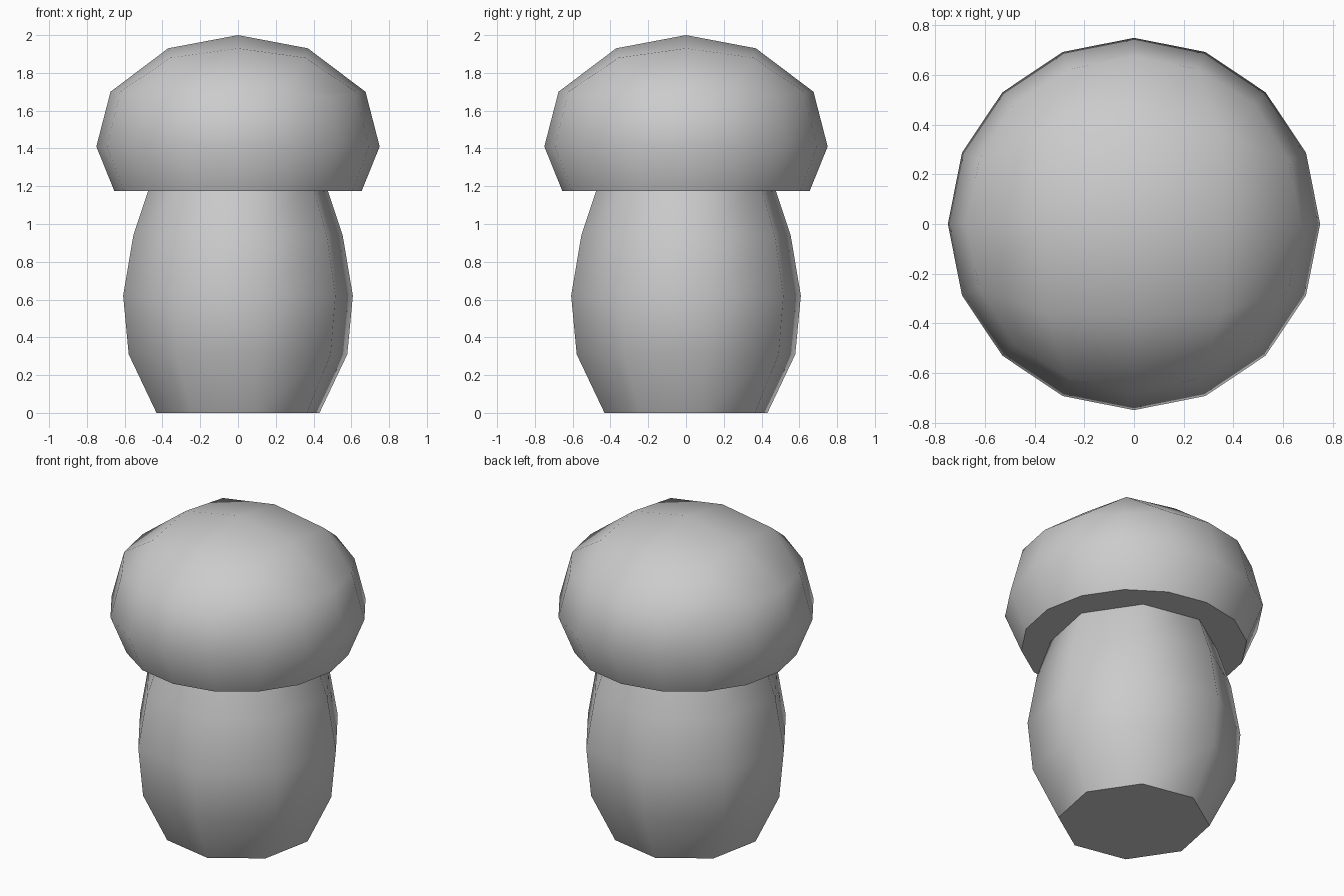
import bpy, bmesh
from math import cos, sin, pi, atan2, radians

if "Cube" in bpy.data.objects:
    bpy.data.objects.remove(bpy.data.objects["Cube"])

# One plain grey for the whole mushroom
grey = bpy.data.materials.new("plain_grey")
grey.use_nodes = True
color = (0.6, 0.6, 0.6, 1)
grey.diffuse_color = color
grey.node_tree.nodes["Principled BSDF"].inputs["Base Color"].default_value = color


def finish(bm, name):
    bmesh.ops.recalc_face_normals(bm, faces=bm.faces)
    mesh = bpy.data.meshes.new(name)
    bm.to_mesh(mesh)
    bm.free()
    mesh.materials.append(grey)
    ob = bpy.data.objects.new(name, mesh)
    bpy.context.collection.objects.link(ob)
    bpy.ops.object.select_all(action="DESELECT")
    ob.select_set(True)
    bpy.context.view_layer.objects.active = ob
    bpy.ops.object.shade_smooth_by_angle(angle=radians(58))


def place(v, angle, r, z):
    v.co = (r * cos(angle), r * sin(angle), z)


# Cap: a square grid rounded into a dome, then its rim extruded down
bm = bmesh.new()
bmesh.ops.create_grid(bm, x_segments=4, y_segments=4, size=2)
for v in bm.verts:
    x, y = v.co.x, v.co.y
    ring = round(max(abs(x), abs(y)))
    corner = abs(abs(x) - abs(y)) < 0.1
    angle = round(atan2(y, x) / (pi / 8)) * pi / 8
    if ring == 0:
        v.co = (0, 0, 2)
    elif ring == 1:
        place(v, angle, *((0.505, 1.88) if corner else (0.37, 1.93)))
    else:
        place(v, angle, *((0.685, 1.67) if corner else (0.675, 1.70)))
rim = [e for e in bm.edges if e.is_boundary]
for r, z in ((0.75, 1.41), (0.655, 1.175)):
    new = bmesh.ops.extrude_edge_only(bm, edges=rim)["geom"]
    for v in (g for g in new if isinstance(g, bmesh.types.BMVert)):
        place(v, atan2(v.co.y, v.co.x), r, z)
    rim = [e for e in bm.edges if e.is_boundary]
bmesh.ops.contextual_create(bm, geom=rim)
finish(bm, "cap")

# Stem: eight-sided barrel, turned a little, reaching into the cap
SIDES = 8
bm = bmesh.new()
rings = []
for r, z in ((0.44, 0), (0.59, 0.31), (0.62, 0.62), (0.565, 0.94), (0.46, 1.25)):
    ring = [bm.verts.new() for _ in range(SIDES)]
    for k, v in enumerate(ring):
        place(v, (k + 0.25) * 2 * pi / SIDES, r, z)
    rings.append(ring)
for low, high in zip(rings, rings[1:]):
    for k in range(SIDES):
        n = (k + 1) % SIDES
        bm.faces.new((low[k], low[n], high[n], high[k]))
bm.faces.new(rings[0][::-1])
bm.faces.new(rings[-1])
finish(bm, "stem")
